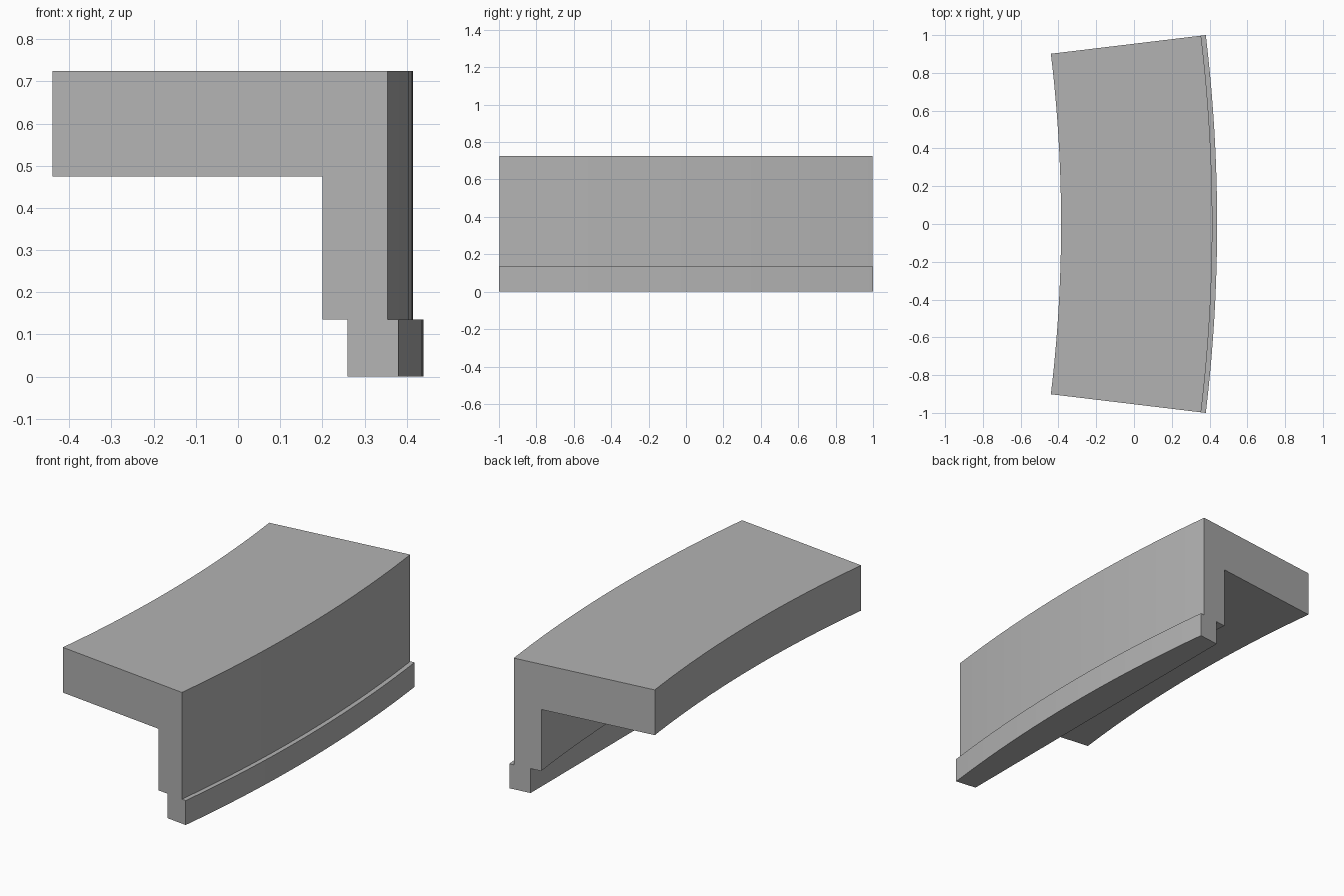
import bpy, bmesh, math

cube = bpy.data.objects.get("Cube")
if cube:
    bpy.data.objects.remove(cube)

# Plain grey material
grey = bpy.data.materials.new("stone_grey")
grey.use_nodes = True
colour = (0.45, 0.45, 0.45, 1)
grey.diffuse_color = colour
grey.node_tree.nodes["Principled BSDF"].inputs["Base Color"].default_value = colour

# Arc of the sweep, seen from above
RADIUS = 8.36
CENTRE_X = 0.44 - RADIUS
HALF = math.asin(1 / RADIUS)
STEPS = 20

# Cross-section at the end: x, z, and whether its path is a straight chord
profile = [
    (-0.44, 0.725, False), (-0.44, 0.475, False),   # shelf edge
    (0.20, 0.475, False), (0.20, 0.135, False),     # inner wall
    (0.26, 0.135, True), (0.26, 0.0, True),         # straight back of lip
    (0.38, 0.0, False), (0.38, 0.135, False),       # lip front
    (0.355, 0.135, False), (0.355, 0.725, False),   # outer wall
]


def section(bm, angle):
    """Place the cross-section at one angle of the arc."""
    ring = []
    for x, z, straight in profile:
        radius = (x - CENTRE_X) / math.cos(HALF)
        if straight:
            radius *= math.cos(HALF) / math.cos(angle)
        ring.append(bm.verts.new((CENTRE_X + radius * math.cos(angle),
                                  radius * math.sin(angle), z)))
    return ring


# Sweep the section along the arc and cap both ends
bm = bmesh.new()
rings = [section(bm, HALF * (2 * i / STEPS - 1)) for i in range(STEPS + 1)]
for a, b in zip(rings, rings[1:]):
    for i in range(len(profile)):
        j = (i + 1) % len(profile)
        bm.faces.new((a[i], a[j], b[j], b[i]))
bm.faces.new(rings[0])
bm.faces.new(rings[-1])
bmesh.ops.recalc_face_normals(bm, faces=bm.faces)

mesh = bpy.data.meshes.new("curved_ledge")
bm.to_mesh(mesh)
bm.free()
mesh.materials.append(grey)
ledge = bpy.data.objects.new("curved_ledge", mesh)
bpy.context.collection.objects.link(ledge)

# Smooth the curved walls, keep corners sharp
bpy.ops.object.select_all(action="DESELECT")
ledge.select_set(True)
bpy.context.view_layer.objects.active = ledge
bpy.ops.object.shade_smooth_by_angle(angle=math.radians(30))
